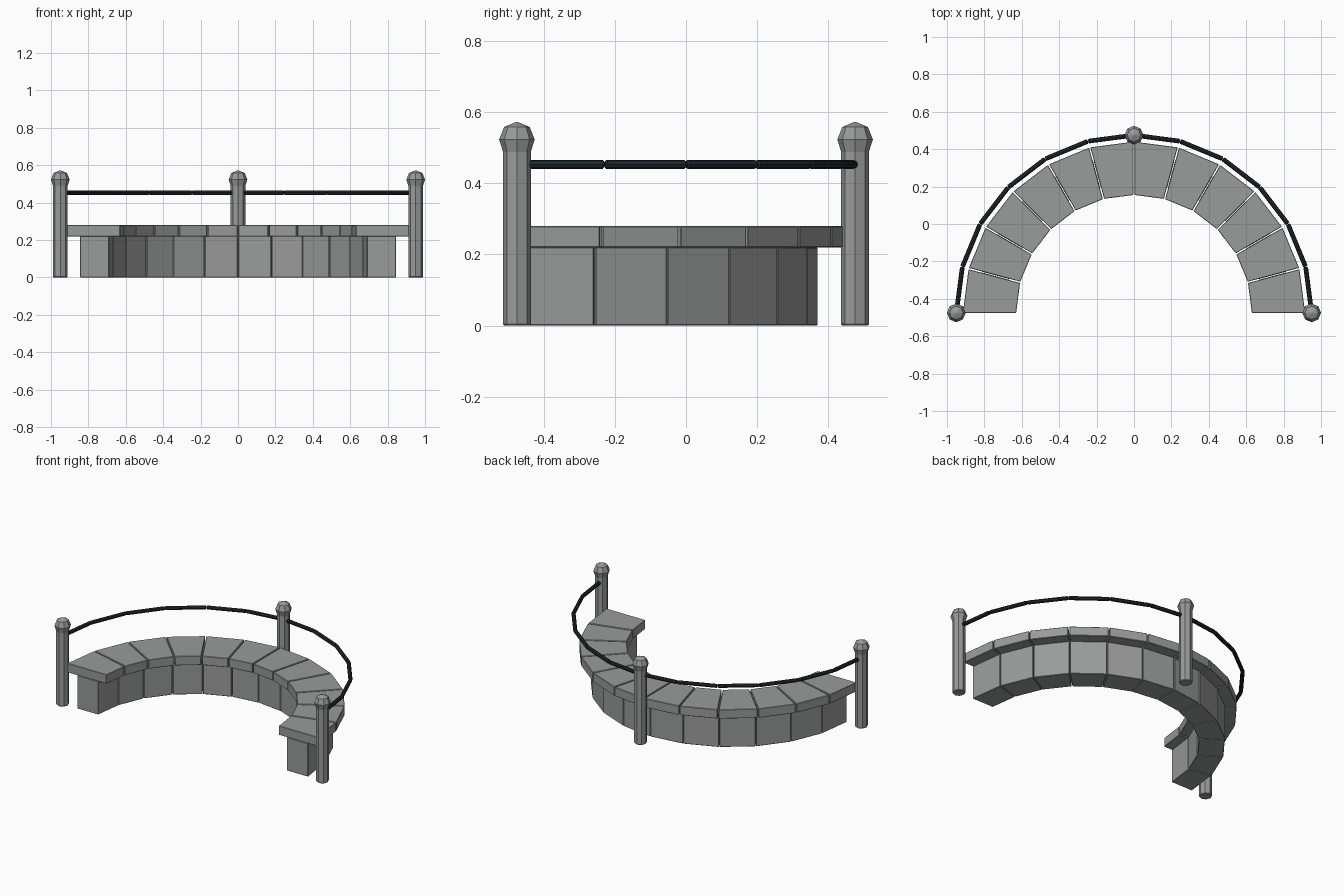
import bpy, bmesh, math
from mathutils import Vector

if "Cube" in bpy.data.objects:
    bpy.data.objects.remove(bpy.data.objects["Cube"], do_unlink=True)

CENTRE = Vector((0, -0.475, 0))
SEGMENTS = 12
STEP = math.pi / SEGMENTS
ARC_RADIUS = 0.95


def material(name, rgb):
    mat = bpy.data.materials.new(name)
    mat.use_nodes = True
    mat.diffuse_color = (*rgb, 1)
    mat.node_tree.nodes["Principled BSDF"].inputs["Base Color"].default_value = (*rgb, 1)
    return mat


stone = material("grey stone", (0.32, 0.33, 0.325))
iron = material("dark iron", (0.015, 0.022, 0.027))


def polar(radius, angle, z=0.0):
    return CENTRE + Vector((radius * math.cos(angle), radius * math.sin(angle), z))


def finish(name, bm, mat, bevel=0.0):
    bmesh.ops.recalc_face_normals(bm, faces=bm.faces)
    mesh = bpy.data.meshes.new(name)
    bm.to_mesh(mesh)
    bm.free()
    mesh.materials.append(mat)
    obj = bpy.data.objects.new(name, mesh)
    bpy.context.collection.objects.link(obj)
    if bevel:
        mod = obj.modifiers.new("worn edges", 'BEVEL')
        mod.width = bevel
        mod.segments = 1
        mod.limit_method = 'ANGLE'
    return obj


def block_ring(name, inner, outer, bottom, top, gap):
    """Half ring of wedge blocks separated by narrow joints."""
    bm = bmesh.new()
    for i in range(SEGMENTS):
        corners = []
        for k, radii in ((i, (inner, outer)), (i + 1, (outer, inner))):
            angle = k * STEP
            # Pull each side inward from the joint, leaving the ends flush
            shift = 0 if k in (0, SEGMENTS) else (gap / 2 if k == i else -gap / 2)
            tangent = Vector((-math.sin(angle), math.cos(angle), 0)) * shift
            corners += [polar(r, angle) + tangent for r in radii]
        low = [bm.verts.new(c + Vector((0, 0, bottom))) for c in corners]
        high = [bm.verts.new(c + Vector((0, 0, top))) for c in corners]
        bm.faces.new(low[::-1])
        bm.faces.new(high)
        for j in range(4):
            n = (j + 1) % 4
            bm.faces.new((low[j], low[n], high[n], high[j]))
    return finish(name, bm, stone, 0.0025)


def lathe(name, profile, sides, location, mat):
    """Faceted turned solid from (radius, height) pairs, closed at both ends."""
    bm = bmesh.new()
    rings = []
    for r, z in profile:
        rings.append([bm.verts.new((r * math.cos(math.tau * s / sides),
                                    r * math.sin(math.tau * s / sides), z))
                      for s in range(sides)])
    bm.faces.new(rings[0][::-1])
    bm.faces.new(rings[-1])
    for a, b in zip(rings, rings[1:]):
        for s in range(sides):
            n = (s + 1) % sides
            bm.faces.new((a[s], a[n], b[n], b[s]))
    obj = finish(name, bm, mat)
    obj.location = location
    return obj


# Bench wall and overhanging seat
block_ring("bench_base", 0.69, 0.845, 0.0, 0.22, 0.004)
block_ring("bench_seat", 0.63, 0.915, 0.22, 0.28, 0.007)

# Posts with faceted caps
POST = [(0.035, 0), (0.039, 0.004), (0.039, 0.49)]
CAP = [(0.038, 0.485), (0.05, 0.523), (0.036, 0.558), (0.003, 0.572)]
for side, angle in (("left", 0), ("back", math.pi / 2), ("right", math.pi)):
    spot = polar(ARC_RADIUS, angle)
    lathe(side + "_post", POST, 8, spot, stone)
    lathe(side + "_post_cap", CAP, 8, spot, stone)

# Handrail bars with chamfered ends
for i in range(SEGMENTS):
    start = polar(ARC_RADIUS, i * STEP, 0.453)
    end = polar(ARC_RADIUS, (i + 1) * STEP, 0.453)
    run = end - start
    length = run.length
    bar = lathe(f"rail_bar_{i + 1}",
                [(0.008, 0.001), (0.0125, 0.005),
                 (0.0125, length - 0.005), (0.008, length - 0.001)],
                8, start, iron)
    bar.rotation_euler = run.to_track_quat('Z', 'Y').to_euler()
